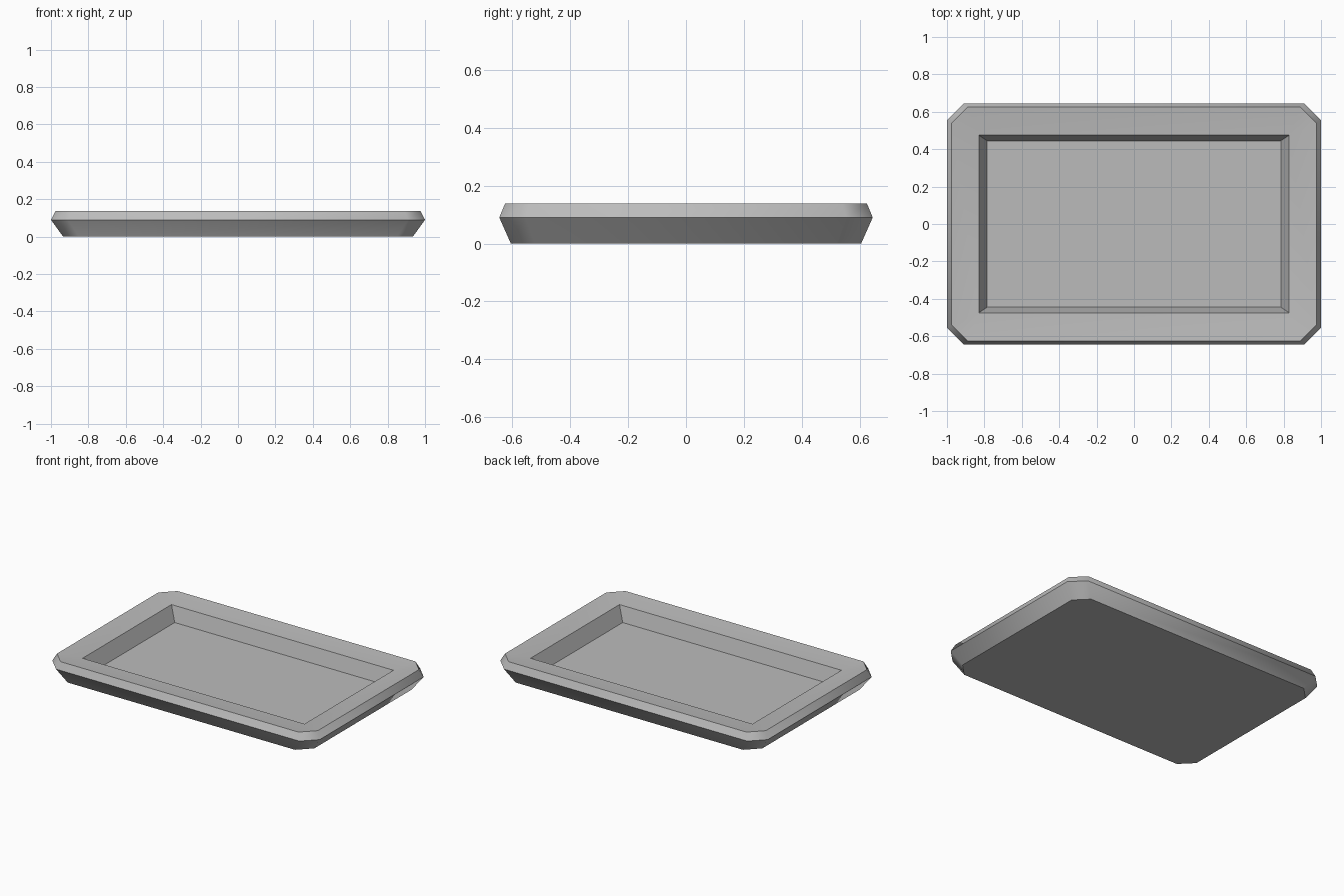
import bpy
import bmesh

cube = bpy.data.objects.get("Cube")
if cube:
    bpy.data.objects.remove(cube, do_unlink=True)

grey = bpy.data.materials.new("plain_grey")
grey.use_nodes = True
colour = (0.5, 0.5, 0.5, 1)
grey.diffuse_color = colour
grey.node_tree.nodes["Principled BSDF"].inputs["Base Color"].default_value = colour

bm = bmesh.new()


def ring(hx, hy, z, cut):
    """Rectangle with cut corners, counter-clockwise; cut 0 gives a plain rectangle."""
    points = []
    for sx, sy in ((1, 1), (-1, 1), (-1, -1), (1, -1)):
        pair = [(sx * hx, sy * (hy - cut), z), (sx * (hx - cut), sy * hy, z)]
        points += pair if sx * sy > 0 else pair[::-1]
    return [bm.verts.new(p) for p in points]


# Cross-section from the base, over the rim and down to the tray floor
rings = [
    ring(0.935, 0.605, 0.0, 0.085),
    ring(1.0, 0.645, 0.09, 0.09),
    ring(0.975, 0.625, 0.138, 0.085),
    ring(0.83, 0.475, 0.12, 0),
    ring(0.785, 0.445, 0.022, 0),
]
bm.faces.new(rings[0][::-1])
for low, high in zip(rings, rings[1:]):
    for i in range(8):
        j = (i + 1) % 8
        bm.faces.new((low[i], low[j], high[j], high[i]))
bm.faces.new(rings[-1])
bmesh.ops.remove_doubles(bm, verts=bm.verts, dist=0.001)
bmesh.ops.recalc_face_normals(bm, faces=bm.faces)

# Outer corners and rim are smooth; level edges and the recess corners are crisp
for face in bm.faces:
    face.smooth = True
for edge in bm.edges:
    a, b = (v.co for v in edge.verts)
    level = abs(a.z - b.z) < 0.001
    recess = max(abs(a.x), abs(b.x)) < 0.84 and max(abs(a.y), abs(b.y)) < 0.48
    edge.smooth = not (level or recess)

mesh = bpy.data.meshes.new("tray")
bm.to_mesh(mesh)
bm.free()
mesh.materials.append(grey)
tray = bpy.data.objects.new("tray", mesh)
bpy.context.collection.objects.link(tray)
